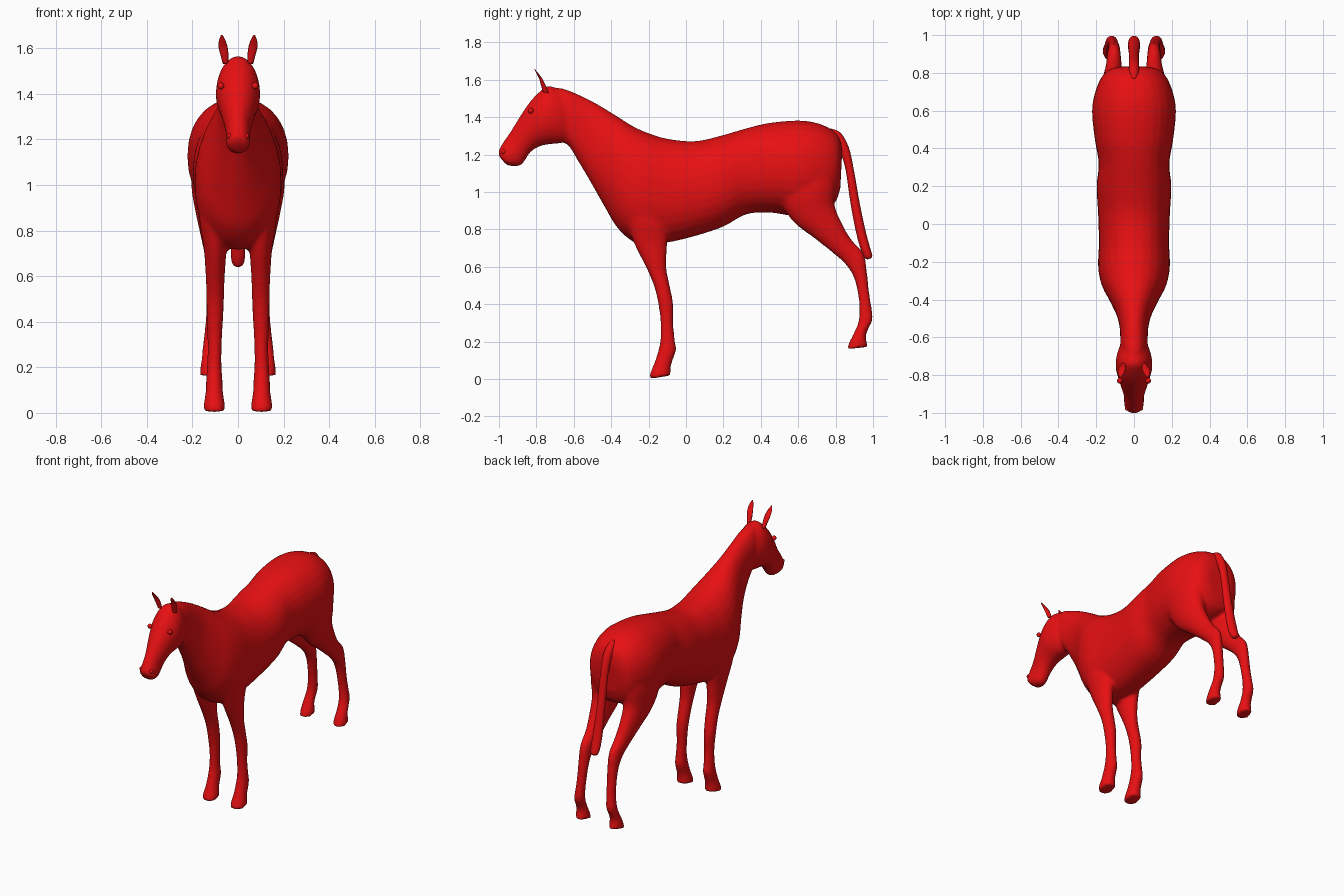
import bpy, bmesh, math
from mathutils import Vector

red = bpy.data.materials.new("red")
red.diffuse_color = (0.8, 0.005, 0.006, 1)


def spline(a, b, c, d, t):
    return tuple(0.5 * (2 * q + (r - p) * t + (2 * p - 5 * q + 4 * r - s) * t * t
                        + (3 * q - p - 3 * r + s) * t ** 3) for p, q, r, s in zip(a, b, c, d))


def loft(bm, stations, sides=28, steps=4, mirror=False, power=1.0):
    """Skin oval rings; station = (y1, z1, y2, z2, half width, centre x)."""
    st = [tuple(s) + (0,) * (6 - len(s)) for s in stations]
    fine = []
    for i in range(len(st) - 1):
        p = st[max(i - 1, 0)], st[i], st[i + 1], st[min(i + 2, len(st) - 1)]
        fine += [spline(*p, k / steps) for k in range(steps)]
    fine.append(st[-1])
    for sign in ((1, -1) if mirror else (1,)):
        rings = []
        for y1, z1, y2, z2, w, cx in fine:
            ring = []
            for k in range(sides):
                a = 2 * math.pi * k / sides
                c, s = math.cos(a), math.sin(a)
                c = math.copysign(abs(c) ** power, c)
                s = math.copysign(abs(s) ** power, s)
                ring.append(bm.verts.new((sign * (cx + w * s),
                                          (y1 + y2) / 2 + c * (y1 - y2) / 2,
                                          (z1 + z2) / 2 + c * (z1 - z2) / 2)))
            rings.append(ring)
        for r, q in zip(rings, rings[1:]):
            for k in range(sides):
                n = (k + 1) % sides
                bm.faces.new((r[k], r[n], q[n], q[k]))
        bm.faces.new(rings[0])
        bm.faces.new(rings[-1])


def finish(bm, name):
    bmesh.ops.recalc_face_normals(bm, faces=bm.faces)
    me = bpy.data.meshes.new(name)
    bm.to_mesh(me)
    bm.free()
    me.materials.append(red)
    me.shade_smooth()
    ob = bpy.data.objects.new(name, me)
    bpy.context.collection.objects.link(ob)
    return ob


body = bmesh.new()
# torso and neck, rump to poll: top point, bottom point, half width
loft(body, [
    (0.835, 1.22, 0.825, 1.02, 0.09), (0.815, 1.30, 0.795, 0.94, 0.15),
    (0.74, 1.355, 0.72, 0.90, 0.195), (0.62, 1.382, 0.60, 0.87, 0.222),
    (0.45, 1.37, 0.45, 0.89, 0.208), (0.32, 1.34, 0.32, 0.88, 0.187),
    (0.20, 1.305, 0.20, 0.815, 0.198), (0.05, 1.272, 0.05, 0.765, 0.19),
    (-0.10, 1.285, -0.10, 0.73, 0.186), (-0.20, 1.315, -0.25, 0.72, 0.19),
    (-0.28, 1.35, -0.36, 0.80, 0.172), (-0.36, 1.40, -0.44, 0.93, 0.13),
    (-0.44, 1.45, -0.52, 1.07, 0.092), (-0.53, 1.50, -0.58, 1.17, 0.075),
    (-0.64, 1.548, -0.63, 1.25, 0.072), (-0.70, 1.56, -0.68, 1.27, 0.06)], power=0.92)
# head, poll to muzzle
loft(body, [
    (-0.66, 1.54, -0.61, 1.29, 0.07), (-0.735, 1.567, -0.66, 1.263, 0.092),
    (-0.79, 1.53, -0.73, 1.255, 0.097), (-0.84, 1.475, -0.78, 1.245, 0.085),
    (-0.89, 1.40, -0.83, 1.215, 0.069), (-0.94, 1.32, -0.86, 1.17, 0.055),
    (-0.98, 1.262, -0.885, 1.142, 0.053), (-1.003, 1.215, -0.93, 1.138, 0.049),
    (-0.995, 1.185, -0.96, 1.145, 0.028)])
# front legs, shoulder to hoof: front point, back point, half width, centre x
loft(body, [
    (-0.34, 1.00, -0.10, 1.00, 0.06, 0.115), (-0.32, 0.85, -0.09, 0.85, 0.065, 0.105),
    (-0.275, 0.72, -0.10, 0.72, 0.05, 0.10), (-0.215, 0.60, -0.105, 0.60, 0.042, 0.10),
    (-0.172, 0.50, -0.087, 0.50, 0.039, 0.10), (-0.148, 0.40, -0.068, 0.40, 0.036, 0.102),
    (-0.136, 0.30, -0.068, 0.30, 0.031, 0.102), (-0.137, 0.21, -0.06, 0.21, 0.032, 0.104),
    (-0.152, 0.14, -0.053, 0.155, 0.036, 0.104), (-0.172, 0.08, -0.075, 0.09, 0.039, 0.104),
    (-0.19, 0.035, -0.083, 0.05, 0.046, 0.104), (-0.20, 0.0, -0.08, 0.02, 0.049, 0.104)],
    mirror=True)
# hind legs, thigh to hoof
loft(body, [
    (0.50, 1.15, 0.80, 1.16, 0.075, 0.125), (0.50, 0.97, 0.80, 1.03, 0.085, 0.12),
    (0.57, 0.845, 0.795, 0.93, 0.07, 0.117), (0.69, 0.75, 0.835, 0.83, 0.053, 0.113),
    (0.79, 0.67, 0.885, 0.745, 0.042, 0.107), (0.855, 0.61, 0.95, 0.67, 0.035, 0.106),
    (0.898, 0.54, 0.968, 0.57, 0.032, 0.107), (0.92, 0.45, 0.98, 0.46, 0.03, 0.11),
    (0.927, 0.37, 0.994, 0.37, 0.03, 0.115), (0.92, 0.30, 0.997, 0.315, 0.033, 0.12),
    (0.892, 0.235, 0.965, 0.245, 0.036, 0.124), (0.872, 0.195, 0.965, 0.205, 0.041, 0.124),
    (0.86, 0.16, 0.973, 0.172, 0.043, 0.124)], mirror=True)
horse = finish(body, "body")
# fuse the lofts into one soft skin
mod = horse.modifiers.new("fuse", 'REMESH')
mod.mode = 'VOXEL'
mod.voxel_size = 0.011
mod.use_smooth_shade = True
mod = horse.modifiers.new("soften", 'SMOOTH')
mod.factor = 0.5
mod.iterations = 5

# ears
ears = bmesh.new()
loft(ears, [
    (-0.765, 1.535, -0.735, 1.53, 0.012, 0.055), (-0.775, 1.57, -0.748, 1.565, 0.017, 0.059),
    (-0.785, 1.605, -0.765, 1.60, 0.020, 0.065), (-0.80, 1.635, -0.786, 1.63, 0.015, 0.069),
    (-0.812, 1.658, -0.807, 1.656, 0.004, 0.071)], sides=16, mirror=True)
finish(ears, "ears")

# tail
tail = bmesh.new()
loft(tail, [
    (0.77, 1.34, 0.76, 1.26, 0.025), (0.825, 1.318, 0.80, 1.25, 0.028),
    (0.87, 1.24, 0.83, 1.20, 0.027), (0.897, 1.12, 0.855, 1.11, 0.026),
    (0.925, 0.96, 0.878, 0.95, 0.027), (0.958, 0.80, 0.908, 0.79, 0.031),
    (0.985, 0.70, 0.935, 0.69, 0.031), (0.996, 0.66, 0.955, 0.648, 0.024),
    (0.988, 0.645, 0.97, 0.64, 0.010)], sides=20)
finish(tail, "tail")


# eyes and nostrils
def pair(name, x, y, z, r):
    bm = bmesh.new()
    for sx in (x, -x):
        ret = bmesh.ops.create_uvsphere(bm, u_segments=16, v_segments=10, radius=r)
        bmesh.ops.translate(bm, verts=ret["verts"], vec=Vector((sx, y, z)))
    finish(bm, name)


pair("eyes", 0.075, -0.83, 1.435, 0.015)
pair("nostrils", 0.036, -0.975, 1.215, 0.013)
